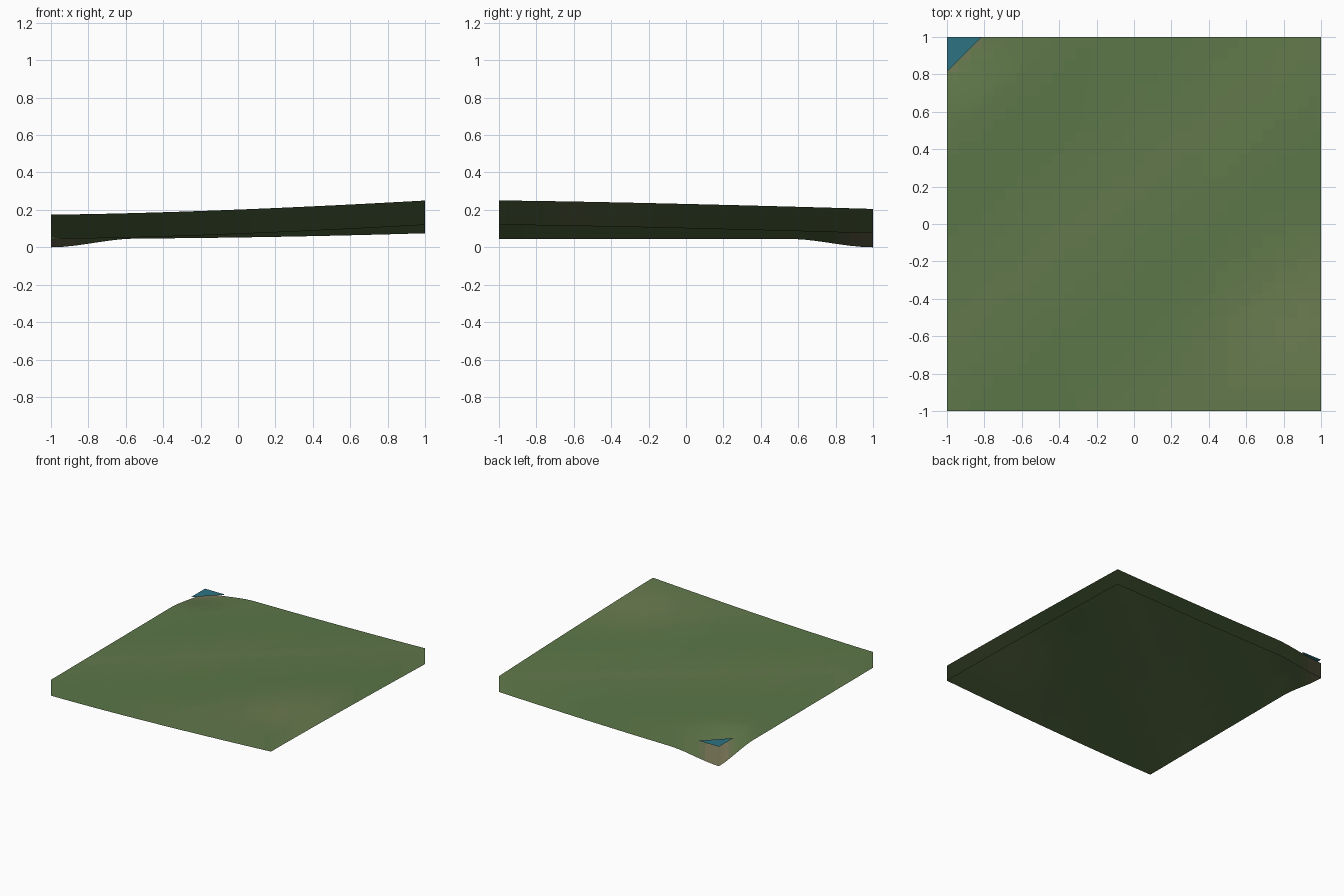
import bpy, bmesh, math
from mathutils import Vector

if "Cube" in bpy.data.objects:
    bpy.data.objects.remove(bpy.data.objects["Cube"])

N = 32          # grid cells per side
SKIRT = 0.13    # depth of the hanging edge


def height(x, y):
    # gentle rise towards the front right, dip at the back left pond
    u, v = (x + 1) / 2, (y + 1) / 2
    t = v ** 1.3
    z = 0.175 + (1 - t) * 0.075 * u ** 1.5 + t * 0.03 * u ** 2
    k = max(0.0, 1 - math.hypot(x + 1, y - 1) / 0.45)
    return z - 0.045 * k * k * (3 - 2 * k)


def normal(x, y, e=0.01):
    c = lambda a: max(-1.0, min(1.0, a))
    x0, x1, y0, y1 = c(x - e), c(x + e), c(y - e), c(y + e)
    dx = (height(x1, y) - height(x0, y)) / (x1 - x0)
    dy = (height(x, y1) - height(x, y0)) / (y1 - y0)
    return Vector((-dx, -dy, 1)).normalized()


def material(name, color):
    m = bpy.data.materials.new(name)
    m.diffuse_color = (*color, 1)
    m.use_nodes = True
    m.node_tree.nodes["Principled BSDF"].inputs["Base Color"].default_value = m.diffuse_color
    return m


def make_object(name, bm, mats):
    me = bpy.data.meshes.new(name)
    bm.to_mesh(me)
    bm.free()
    ob = bpy.data.objects.new(name, me)
    bpy.context.collection.objects.link(ob)
    for m in mats:
        me.materials.append(m)
    return ob


# Grass shades from green to dry olive, then bank earth
SHADES = 10
GREEN, OLIVE = Vector((0.098, 0.178, 0.062)), Vector((0.15, 0.205, 0.083))
mats = [material(f"grass_{i}", GREEN.lerp(OLIVE, i / (SHADES - 1))) for i in range(SHADES)]
mats += [material("earth_mix", (0.15, 0.185, 0.085)), material("earth", (0.2, 0.19, 0.1))]


def shade(x, y):
    d = math.hypot(x + 1, y - 1)
    if d < 0.11:
        return SHADES + 1
    if d < 0.17:
        return SHADES
    w = 0.25 + 0.15 * math.sin(4.5 * (y - 0.8 * x) + 0.6)
    w += 0.6 * math.exp(-((x - 0.9) ** 2 + (y + 0.6) ** 2) / 0.2)
    return round(max(0, min(1, w)) * (SHADES - 1))


# Rolling ground sheet
bm = bmesh.new()
bmesh.ops.create_grid(bm, x_segments=N, y_segments=N, size=1)
for v in bm.verts:
    v.co.z = height(v.co.x, v.co.y)

# Skirt hanging from the rim, open underneath
rim = [e for e in bm.edges if e.is_boundary]
new = bmesh.ops.extrude_edge_only(bm, edges=rim)["geom"]
for v in new:
    if isinstance(v, bmesh.types.BMVert):
        v.co.z -= SKIRT
bmesh.ops.recalc_face_normals(bm, faces=bm.faces)
bm.normal_update()
if sum(f.normal.z for f in bm.faces) < 0:
    bmesh.ops.reverse_faces(bm, faces=bm.faces)
for f in bm.faces:
    f.smooth = True
    c = f.calc_center_median()
    f.material_index = shade(c.x, c.y)
ground = make_object("ground", bm, mats)

# Skirt keeps the ground's shading
ground.data.normals_split_custom_set_from_vertices(
    [normal(v.co.x, v.co.y) for v in ground.data.vertices])

# Corner of pond water
bm = bmesh.new()
bm.faces.new([bm.verts.new((x, y, 0.16)) for x, y in ((-1, 1), (-1, 0.815), (-0.815, 1))])
make_object("water", bm, [material("water", (0.027, 0.175, 0.225))])
